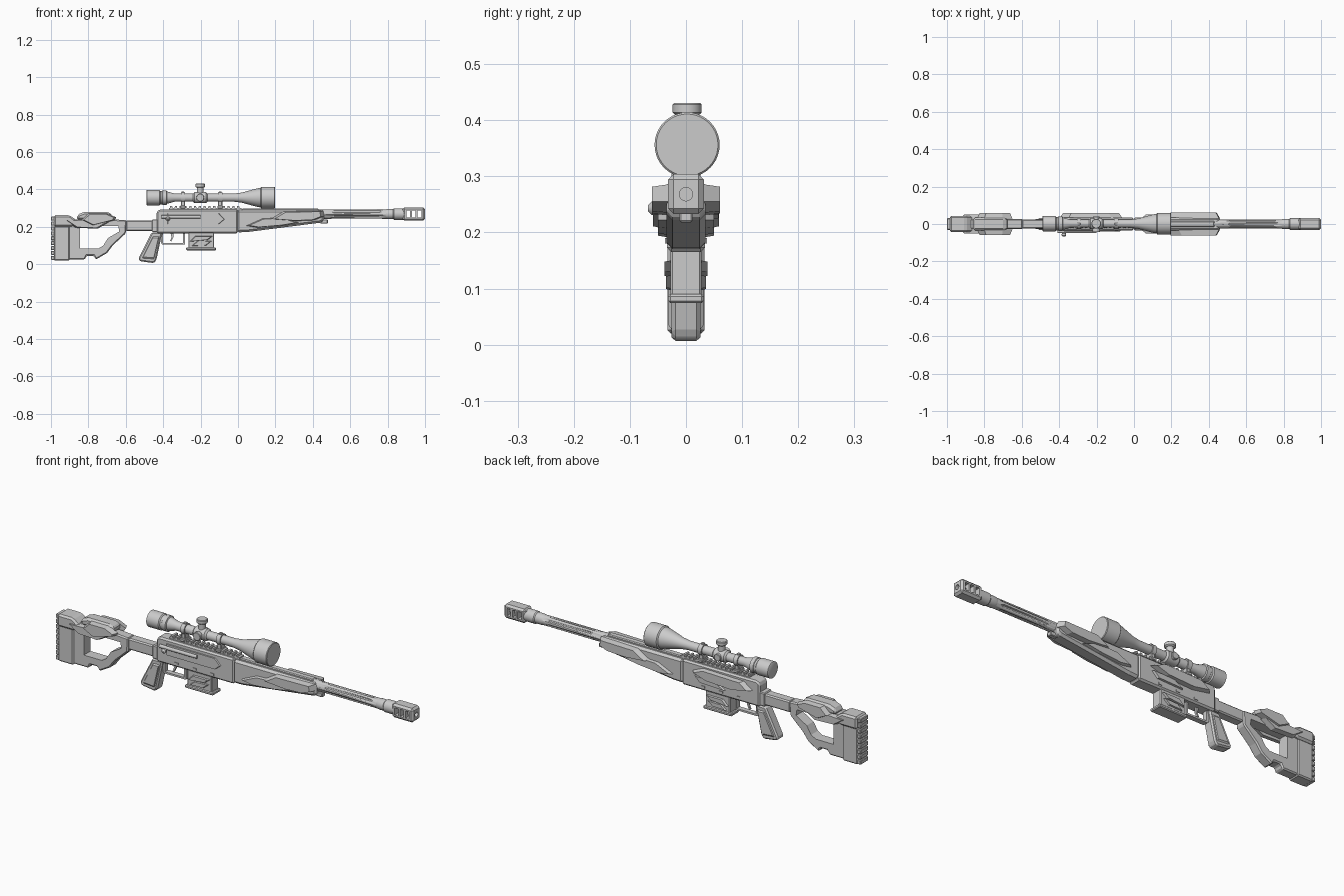
import bpy, bmesh, math
from mathutils import Matrix, Vector

cube = bpy.data.objects.get("Cube")
if cube:
    bpy.data.objects.remove(cube, do_unlink=True)

GREY = (0.6, 0.6, 0.6, 1)
grey = bpy.data.materials.new("plain grey")
grey.use_nodes = True
grey.diffuse_color = GREY
grey.node_tree.nodes["Principled BSDF"].inputs["Base Color"].default_value = GREY


def finish(name, bm, bevel=0.0, smooth=False):
    bmesh.ops.recalc_face_normals(bm, faces=bm.faces)
    mesh = bpy.data.meshes.new(name)
    bm.to_mesh(mesh)
    bm.free()
    mesh.materials.append(grey)
    ob = bpy.data.objects.new(name, mesh)
    bpy.context.collection.objects.link(ob)
    if bevel:
        mod = ob.modifiers.new("Bevel", 'BEVEL')
        mod.width, mod.segments, mod.limit_method = bevel, 1, 'ANGLE'
    if smooth:
        bpy.ops.object.select_all(action='DESELECT')
        ob.select_set(True)
        bpy.context.view_layer.objects.active = ob
        bpy.ops.object.shade_smooth_by_angle(angle=math.radians(35))
    return ob


def prism(name, pts, y0, y1, bevel=0.0, taper=1.0):
    """Side outline (x, z) extruded from y0 to y1, the y1 end scaled by taper."""
    bm = bmesh.new()
    c = sum((Vector(p) for p in pts), Vector((0, 0))) / len(pts)
    ends = []
    for y, s in ((y0, 1.0), (y1, taper)):
        ends.append([bm.verts.new((c.x + (x - c.x) * s, y, c.y + (z - c.y) * s)) for x, z in pts])
        bm.faces.new(ends[-1])
    for i in range(len(pts)):
        j = (i + 1) % len(pts)
        bm.faces.new((ends[0][i], ends[0][j], ends[1][j], ends[1][i]))
    return finish(name, bm, bevel)


def slab(name, pts, half, bevel=0.0):
    return prism(name, pts, -half, half, bevel)


def box(name, x0, x1, z0, z1, half, bevel=0.0):
    return slab(name, [(x0, z0), (x1, z0), (x1, z1), (x0, z1)], half, bevel)


def side_plates(name, pts, inner, outer, taper=0.85):
    for label, s in (("left", 1), ("right", -1)):
        prism(f"{name}_{label}", pts, s * inner, s * outer, 0, taper)


def lathe(name, profile, origin, axis='X', sides=32):
    """Turn (distance, radius) pairs around an axis through origin."""
    bm = bmesh.new()
    rings = []
    for d, r in profile:
        rings.append([bm.verts.new((d, r * math.cos(a), r * math.sin(a)))
                      for a in (math.tau * i / sides for i in range(sides))])
    for a, b in zip(rings, rings[1:]):
        for i in range(sides):
            j = (i + 1) % sides
            bm.faces.new((a[i], a[j], b[j], b[i]))
    bm.faces.new(rings[0])
    bm.faces.new(rings[-1])
    turn = {'X': Matrix(), 'Y': Matrix.Rotation(math.pi / 2, 4, 'Z'),
            'Z': Matrix.Rotation(-math.pi / 2, 4, 'Y')}[axis]
    bm.transform(Matrix.Translation(origin) @ turn)
    return finish(name, bm, smooth=True)


def cut(ob, cutters):
    for c in cutters:
        c.hide_render = True
        mod = ob.modifiers.new("Cut", 'BOOLEAN')
        mod.operation, mod.object, mod.solver = 'DIFFERENCE', c, 'EXACT'
    bpy.context.view_layer.update()
    mesh = bpy.data.meshes.new_from_object(ob.evaluated_get(bpy.context.evaluated_depsgraph_get()))
    ob.modifiers.clear()
    ob.data = mesh
    for c in cutters:
        bpy.data.objects.remove(c, do_unlink=True)


# Stock frame with thumb opening
frame = slab("stock_frame", [(-.91, .025), (-.82, .025), (-.81, .045), (-.77, .045), (-.76, .025),
                             (-.70, .06), (-.67, .10), (-.60, .165), (-.595, .235), (-.67, .24),
                             (-.91, .24)], .027, .006)
cut(frame, [slab("opening_cutter", [(-.845, .085), (-.745, .085), (-.72, .10), (-.695, .14), (-.635, .175),
                                    (-.64, .205), (-.845, .205)], .1)])
box("butt_block", -.985, -.9, .02, .205, .033, .006)
slab("butt_cap", [(-.985, .2), (-.89, .2), (-.85, .225), (-.9, .262), (-.985, .262)], .043, .009)
for i in range(9):
    z = .023 + i * .0262
    box(f"butt_pad_rib_{i}", -1, -.98, z, z + .022, .031, .003)
side_plates("stock_lower_plate", [(-.93, .235), (-.87, .195), (-.75, .19), (-.69, .225), (-.73, .245)], .025, .05)
slab("cheek_rest", [(-.86, .235), (-.69, .235), (-.67, .255), (-.69, .28), (-.82, .28), (-.86, .265)], .034, .011)
side_plates("cheek_plate", [(-.84, .235), (-.78, .205), (-.66, .235), (-.65, .25), (-.70, .272), (-.80, .272)],
            .03, .059)
box("stock_bar", -.6, -.43, .178, .235, .025, .006)
box("stock_bar_collar", -.46, -.43, .172, .24, .029, .004)

# Receiver, grip and trigger
slab("receiver", [(-.435, .165), (0, .165), (0, .293), (-.42, .293), (-.435, .28)], .034, .008)
slab("grip", [(-.462, .17), (-.405, .17), (-.437, .02), (-.45, .006), (-.525, .016), (-.533, .03)], .026, .007)
side_plates("grip_panel", [(-.455, .15), (-.42, .15), (-.449, .025), (-.515, .03)], .024, .031)
box("guard_bottom", -.405, -.285, .105, .114, .013)
box("guard_front", -.293, -.283, .105, .17, .013)
slab("guard_rear", [(-.412, .112), (-.4, .105), (-.4, .17), (-.412, .17)], .013)
slab("trigger", [(-.362, .17), (-.345, .17), (-.345, .145), (-.356, .122), (-.363, .124), (-.355, .145)], .005)

# Magazine
box("magazine", -.265, -.128, .085, .17, .028, .004)
box("magazine_floor", -.277, -.118, .074, .09, .032, .004)
side_plates("magazine_upper_plate", [(-.26, .12), (-.23, .15), (-.135, .15), (-.16, .13)], .026, .038)
side_plates("magazine_lower_plate", [(-.25, .097), (-.22, .122), (-.14, .124), (-.17, .1)], .026, .036)

# Bolt side (right) and cover plates (left)
prism("ejection_port_frame", [(-.38, .215), (-.1, .215), (-.07, .24), (-.1, .272), (-.38, .272)], -.03, -.04, 0, .96)
lathe("bolt_rod", [(-.41, .009), (-.2, .009)], (0, -.04, .253), 'X', 12)
lathe("bolt_handle", [(-.068, .005), (-.061, .012), (-.05, .011), (-.046, .006), (-.03, .006)],
      (-.375, 0, .243), 'Y', 12)
prism("cover_plate", [(-.40, .24), (-.35, .275), (-.12, .28), (-.06, .255), (-.14, .23), (-.3, .222)],
      .03, .058, 0, .88)
prism("cover_lower_plate", [(-.25, .2), (-.2, .23), (-.07, .235), (-.1, .205)], .03, .044, 0, .88)
for i in range(3):
    box(f"receiver_pin_{i}", -.33 + i * .1, -.31 + i * .1, .18, .19, .037)

# Top rail with teeth
box("rail_base", -.37, .02, .288, .3, .018)
for i in range(15):
    x = -.365 + i * .0256
    slab(f"rail_tooth_{i}", [(x, .299), (x + .015, .299), (x + .013, .31), (x + .002, .31)], .021)

# Handguard
slab("handguard", [(-.005, .17), (.05, .172), (.44, .222), (.46, .232), (.46, .28), (.44, .29), (-.005, .29)],
     .035, .011)
box("handguard_ridge", .02, .43, .285, .297, .016, .004)
side_plates("handguard_long_plate", [(.04, .205), (.13, .245), (.25, .25), (.33, .222), (.24, .207), (.1, .195)],
            .03, .05)
side_plates("handguard_front_plate", [(.17, .24), (.24, .282), (.455, .286), (.46, .255), (.41, .235), (.3, .23)],
            .03, .061)
box("front_mount", .44, .48, .218, .24, .012, .003)

# Fluted barrel and muzzle brake with side ports
BORE = (0, 0, .268)
barrel = lathe("barrel", [(.4, .025), (.8, .025)], BORE, 'X', 24)
flutes = []
for i in range(6):
    a = math.tau * (i + .5) / 6
    flutes.append(lathe(f"flute_cutter_{i}", [(.5, .002), (.515, .008), (.755, .008), (.77, .002)],
                        (0, .027 * math.cos(a), .268 + .027 * math.sin(a)), 'X', 8))
cut(barrel, flutes)
lathe("barrel_collar", [(.79, .025), (.8, .027), (.83, .027), (.835, .031), (.89, .031)], BORE, 'X', 24)
brake = box("muzzle_brake", .88, 1, .233, .304, .032, .01)
ports = [box(f"port_cutter_{i}", .9 + i * .03, .92 + i * .03, .25, .287, .1) for i in range(3)]
cut(brake, ports + [lathe("bore_cutter", [(.93, .012), (1.05, .012)], BORE, 'X', 16)])

# Scope
SIGHT = (0, .002, .356)
lathe("scope_body", [(-.49, .036), (-.487, .041), (-.42, .041), (-.415, .036), (-.39, .036), (-.34, .022),
                     (-.02, .022), (.02, .027), (.105, .05), (.12, .052), (.125, .058), (.195, .058),
                     (.198, .055)], SIGHT, 'X', 40)
lathe("zoom_ring", [(-.405, .037), (-.403, .039), (-.383, .039), (-.38, .034)], SIGHT)
lathe("turret_housing", [(-.24, .022), (-.232, .03), (-.172, .03), (-.164, .022)], SIGHT)
knob = [(.02, .018), (.053, .018), (.054, .022), (.058, .026), (.072, .026), (.075, .023)]
lathe("elevation_knob", knob, (-.202, .002, .356), 'Z', 24)
lathe("windage_knob", [(-.046, .019), (-.044, .021), (-.03, .021), (-.02, .018), (.036, .018), (.038, .016)],
      (-.202, .002, .356), 'Y', 24)

# Scope mounts
for label, x in (("rear", -.295), ("front", -.095)):
    lathe(f"{label}_mount_ring", [(x - .011, .028), (x + .011, .028)], SIGHT)
    box(f"{label}_mount_foot", x - .011, x + .011, .3, .345, .017, .003)
    box(f"{label}_mount_clamp", x - .014, x + .014, .298, .314, .026, .003)
    box(f"{label}_mount_cap", x - .008, x + .008, .375, .389, .008, .002)
